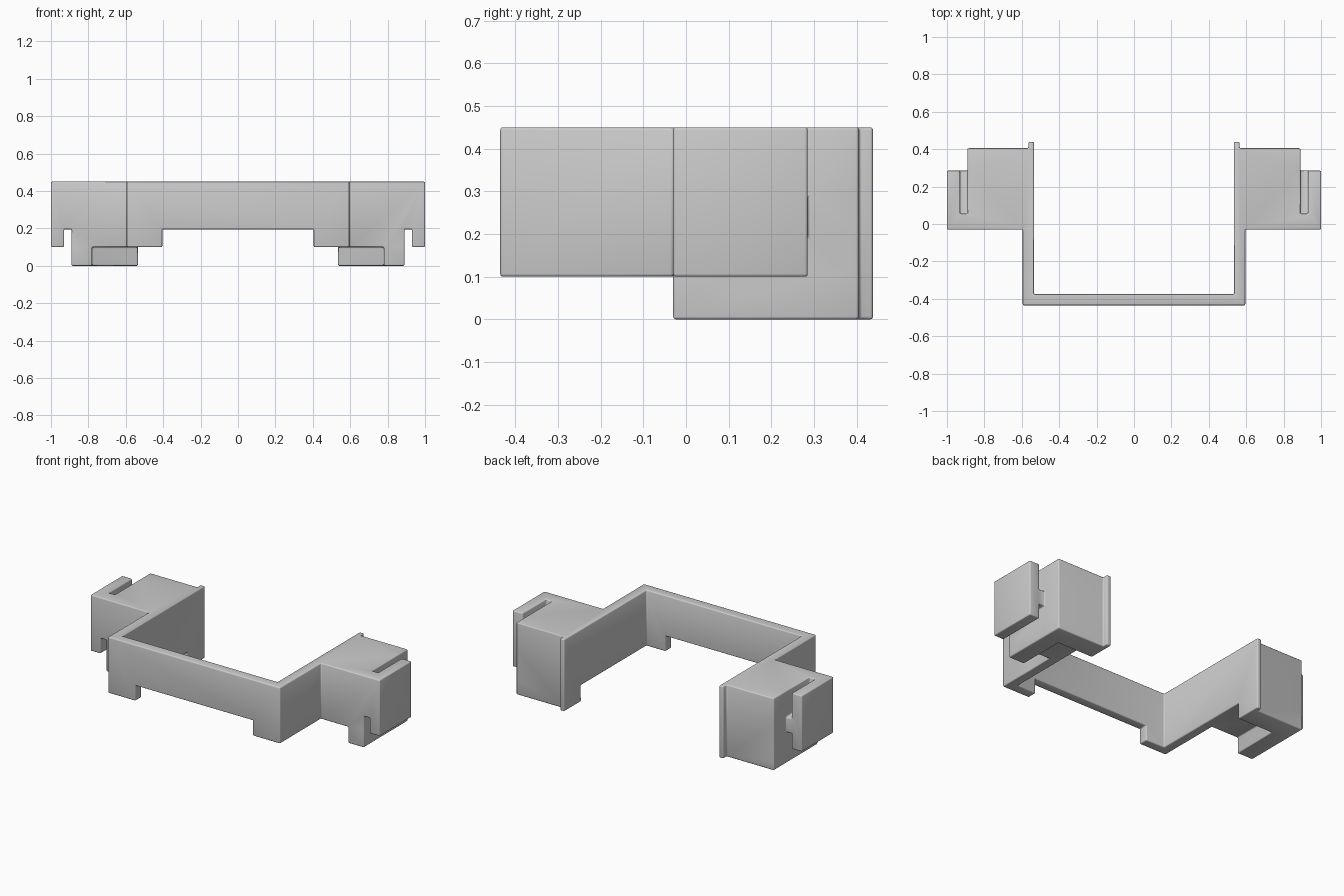
import bpy
import bmesh

cube = bpy.data.objects.get("Cube")
if cube:
    bpy.data.objects.remove(cube, do_unlink=True)

grey = bpy.data.materials.new("plain grey")
grey.use_nodes = True
colour = (0.6, 0.6, 0.6, 1.0)
grey.diffuse_color = colour
grey.node_tree.nodes["Principled BSDF"].inputs["Base Color"].default_value = colour

HEIGHT = 0.45


def prism(name, outline, z0, z1):
    """Extrude a plan outline from z0 to z1."""
    bm = bmesh.new()
    base = bm.faces.new([bm.verts.new((x, y, z0)) for x, y in outline])
    top = bmesh.ops.extrude_face_region(bm, geom=[base])["geom"]
    verts = [v for v in top if isinstance(v, bmesh.types.BMVert)]
    bmesh.ops.translate(bm, verts=verts, vec=(0, 0, z1 - z0))
    bmesh.ops.recalc_face_normals(bm, faces=bm.faces[:])
    mesh = bpy.data.meshes.new(name)
    bm.to_mesh(mesh)
    bm.free()
    obj = bpy.data.objects.new(name, mesh)
    bpy.context.collection.objects.link(obj)
    return obj


def cut(body, name, x, y, z):
    """Subtract a box given by its ranges."""
    outline = [(x[0], y[0]), (x[1], y[0]), (x[1], y[1]), (x[0], y[1])]
    cutter = prism(name, outline, *z)
    cutter.hide_render = True
    bpy.context.view_layer.objects.active = body
    mod = body.modifiers.new(name, "BOOLEAN")
    mod.operation = "DIFFERENCE"
    mod.solver = "EXACT"
    mod.object = cutter
    bpy.ops.object.modifier_apply(modifier=mod.name)
    bpy.data.objects.remove(cutter, do_unlink=True)


# Bracket plan: front bar, arms, rear ribs, end blocks and side clips
half = [(0.595, -0.435), (0.595, -0.03), (1.0, -0.03), (1.0, 0.285),
        (0.93, 0.285), (0.89, 0.285), (0.89, 0.405), (0.565, 0.405),
        (0.565, 0.438), (0.535, 0.438), (0.535, -0.375)]
half.remove((0.93, 0.285))
outline = half + [(-x, y) for x, y in reversed(half)]
bracket = prism("bracket", outline, 0, HEIGHT)

# Raised underside of the front bar and arms, and the arch between the feet
cut(bracket, "front_clearance", (-0.7, 0.7), (-0.6, -0.03), (-0.1, 0.1))
cut(bracket, "bar_arch", (-0.405, 0.405), (-0.6, -0.2), (-0.1, 0.195))

for s, side in ((1, "left"), (-1, "right")):
    def span(a, b):
        return (s * a, s * b) if s > 0 else (-b, -a)
    # Pocket under each block, open to the front and the inside
    cut(bracket, side + "_pocket", span(0.4, 0.78), (-0.2, 0.27), (-0.1, 0.1))
    # Raised underside of the clip
    cut(bracket, side + "_clip_base", span(0.89, 1.2), (-0.2, 0.6), (-0.1, 0.1))
    # Slots behind the clip, leaving a bridge at mid height
    cut(bracket, side + "_lower_slot", span(0.89, 0.93), (-0.2, 0.6), (-0.1, 0.195))
    cut(bracket, side + "_upper_slot", span(0.89, 0.93), (0.055, 0.6), (0.29, 0.6))

# Small rounded edges
bevel = bracket.modifiers.new("rounded_edges", "BEVEL")
bevel.width = 0.008
bevel.segments = 3
bevel.limit_method = "ANGLE"
bevel.angle_limit = 0.6
bracket.data.materials.clear()
bracket.data.materials.append(grey)
for p in bracket.data.polygons:
    p.material_index = 0
bpy.context.view_layer.objects.active = bracket
bracket.select_set(True)
bpy.ops.object.modifier_apply(modifier=bevel.name)
bpy.ops.object.shade_smooth_by_angle(angle=0.6)
